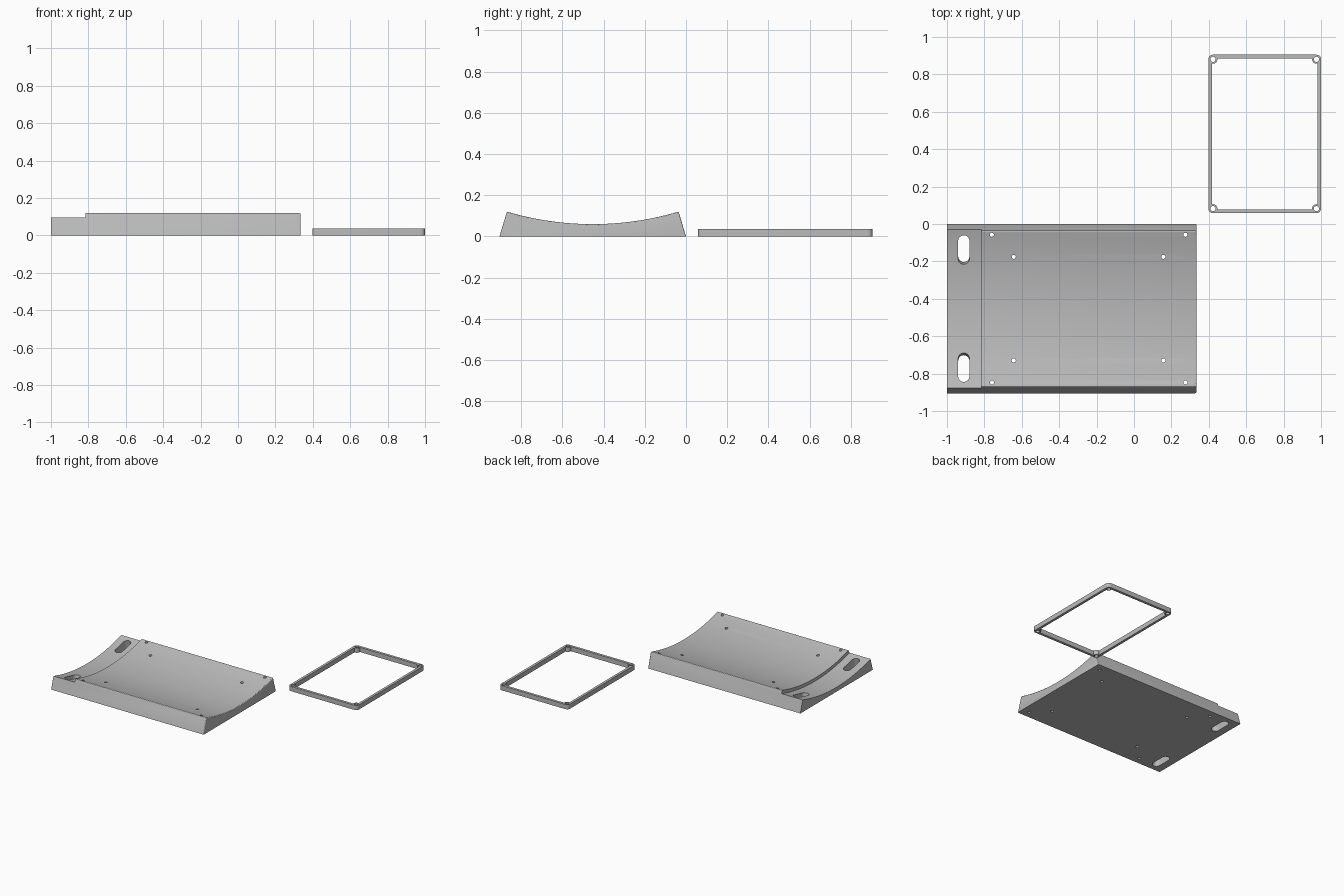
import bpy, bmesh, math
from mathutils import Matrix, Vector

if "Cube" in bpy.data.objects:
    bpy.data.objects.remove(bpy.data.objects["Cube"])

grey = bpy.data.materials.new("light grey")
grey.diffuse_color = (0.5, 0.5, 0.5, 1)
grey.use_nodes = True
grey.node_tree.nodes["Principled BSDF"].inputs["Base Color"].default_value = grey.diffuse_color

Y0, Y1, YC = -0.905, 0.0, -0.4525      # cradle depth range and middle
X0, X1, STEP_X = -1.0, 0.334, -0.815   # cradle length and step position
SLOPE = 0.3                            # inward lean of the long sides
LOW, RADIUS = 0.06, 1.465              # saddle bottom height and radius


def finish(bm, name):
    bmesh.ops.recalc_face_normals(bm, faces=bm.faces[:])
    me = bpy.data.meshes.new(name)
    bm.to_mesh(me)
    bm.free()
    ob = bpy.data.objects.new(name, me)
    bpy.context.collection.objects.link(ob)
    me.materials.append(grey)
    return ob


def prism(name, pts, depth):
    """Extrude a closed outline of 3D points along a vector."""
    bm = bmesh.new()
    face = bm.faces.new([bm.verts.new(p) for p in pts])
    new = bmesh.ops.extrude_face_region(bm, geom=[face])["geom"]
    bmesh.ops.translate(bm, vec=depth, verts=[g for g in new if isinstance(g, bmesh.types.BMVert)])
    return finish(bm, name)


def boolean(ob, tool, op):
    m = ob.modifiers.new(op.lower(), "BOOLEAN")
    m.operation, m.object, m.solver = op, tool, "EXACT"
    bpy.ops.object.select_all(action="DESELECT")
    bpy.context.view_layer.objects.active = ob
    ob.select_set(True)
    bpy.ops.object.modifier_apply(modifier=m.name)
    bpy.data.objects.remove(tool)


def saddle(half, low, radius, n=48):
    """Points of the concave top, from -y to +y."""
    top = math.asin(half / radius)
    return [(YC + radius * math.sin(a), low + radius * (1 - math.cos(a)))
            for a in (top * (2 * i / n - 1) for i in range(n + 1))]


def rounded(cx, cy, w, h, r, n=8):
    """Outline of a rounded rectangle in the ground plane."""
    pts = []
    for k, (sx, sy) in enumerate([(1, 1), (-1, 1), (-1, -1), (1, -1)]):
        for i in range(n + 1):
            a = math.pi / 2 * (k + i / n)
            pts.append((cx + sx * (w / 2 - r) + r * math.cos(a),
                        cy + sy * (h / 2 - r) + r * math.sin(a)))
    return pts


def upright(name, pts, z0, z1):
    return prism(name, [(x, y, z0) for x, y in pts], Vector((0, 0, z1 - z0)))


def disc(x, y, r, n=24):
    return [(x + r * math.cos(math.tau * i / n), y + r * math.sin(math.tau * i / n)) for i in range(n)]


def shade(ob):
    bpy.ops.object.select_all(action="DESELECT")
    bpy.context.view_layer.objects.active = ob
    ob.select_set(True)
    bpy.ops.object.shade_smooth_by_angle(angle=math.radians(25))


# Cradle body with leaning sides and a concave top
outline = [(Y0, 0)] + saddle(0.4165, LOW, RADIUS) + [(Y1, 0)]
cradle = prism("cradle", [(X0, y, z) for y, z in outline], Vector((X1 - X0, 0, 0)))

# Softened long rims and right end
bm = bmesh.new()
bm.from_mesh(cradle.data)
rims = []
for e in bm.edges:
    a, b = (v.co for v in e.verts)
    right_end = min(a.x, b.x) > X1 - 1e-4 and max(a.z, b.z) > 0.01
    long_rim = abs(a.x - b.x) > 1 and min(a.z, b.z) > 0.115
    if right_end or long_rim:
        rims.append(e)
bmesh.ops.bevel(bm, geom=rims, offset=0.007, segments=3, profile=0.5, affect="EDGES", clamp_overlap=True)
bm.to_mesh(cradle.data)
bm.free()

# Lowered shelf at the left end
shelf = saddle(0.5, LOW - 0.025, RADIUS + 0.025)
tool = prism("shelf_cutter", [(X0 - 0.1, y, z) for y, z in shelf + [(YC + 0.5, 0.3), (YC - 0.5, 0.3)]],
             Vector((STEP_X - X0 + 0.1, 0, 0)))
boolean(cradle, tool, "DIFFERENCE")

# Screw holes through the cradle
for xs, dy in [((-0.76, 0.275), 0.395), ((-0.643, 0.157), 0.277)]:
    for x in xs:
        for s in (-1, 1):
            boolean(cradle, upright("hole_cutter", disc(x, YC + s * dy, 0.011, 16), -0.1, 0.3), "DIFFERENCE")

# Strap slots, square to the curved shelf
for s in (-1, 1):
    tool = upright("slot_cutter", rounded(0, 0, 0.06, 0.158, 0.0299), -0.3, 0.2)
    tool.data.transform(Matrix.Translation((-0.91, YC + s * 0.315, 0.068))
                        @ Matrix.Rotation(s * math.radians(12.5), 4, "X"))
    boolean(cradle, tool, "DIFFERENCE")
shade(cradle)

# Rectangular gasket frame with corner screw bosses
FX, FY, FW, FH, FZ = 0.699, 0.4815, 0.602, 0.847, 0.037
frame = upright("frame", rounded(FX, FY, FW, FH, 0.024), 0, FZ)
boolean(frame, upright("opening_cutter", rounded(FX, FY, FW - 0.04, FH - 0.04, 0.005), -0.1, 0.2), "DIFFERENCE")
corners = [(FX + sx * (FW / 2 - 0.0245), FY + sy * (FH / 2 - 0.0245)) for sx in (-1, 1) for sy in (-1, 1)]
for x, y in corners:
    boolean(frame, upright("boss", disc(x, y, 0.0235), 0, FZ), "UNION")
for x, y in corners:
    boolean(frame, upright("boss_hole_cutter", disc(x, y, 0.014), -0.1, 0.2), "DIFFERENCE")
shade(frame)
